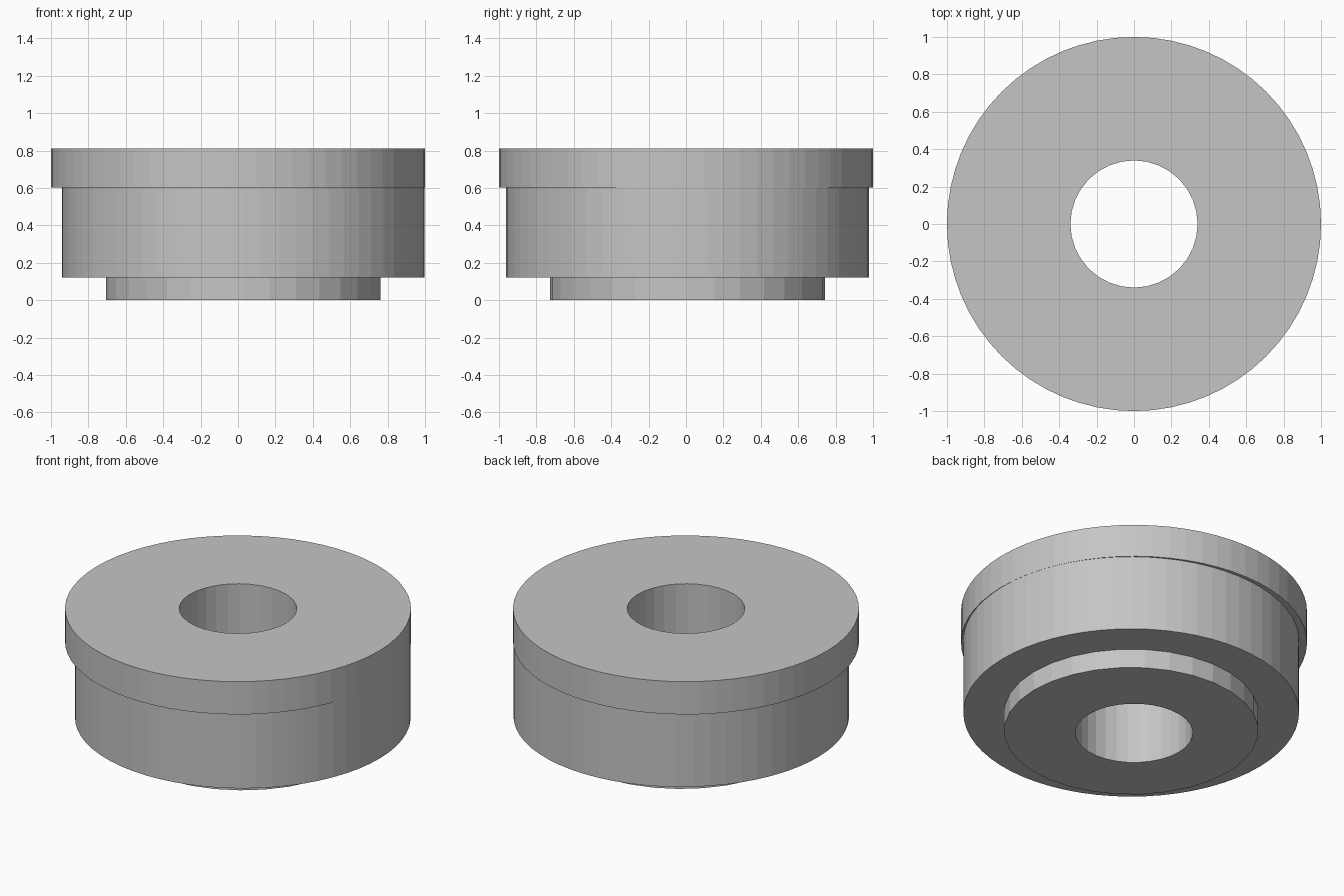
import bpy, bmesh
from math import cos, sin, tau

cube = bpy.data.objects.get("Cube")
if cube:
    bpy.data.objects.remove(cube, do_unlink=True)

# Plain grey metal
grey = bpy.data.materials.new("grey_metal")
grey.use_nodes = True
color = (0.56, 0.56, 0.56, 1)
grey.diffuse_color = color
grey.node_tree.nodes["Principled BSDF"].inputs["Base Color"].default_value = color

# The body and boss sit slightly off the axis of the flange and bore
AXIS = (0, 0)
OFFSET = (0.028, 0.008)
TOP, STEP, SHOULDER = 0.812, 0.603, 0.122

bm = bmesh.new()


def ring(radius, z, centre, sides):
    return [bm.verts.new((centre[0] + radius * cos(tau * i / sides),
                          centre[1] + radius * sin(tau * i / sides), z))
            for i in range(sides)]


def bridge(a, b):
    """Join two rings; one may have a whole multiple of the other's sides."""
    n = min(len(a), len(b))
    ka, kb = len(a) // n, len(b) // n
    for i in range(n):
        side_a = [a[(i * ka + j) % len(a)] for j in range(ka + 1)]
        side_b = [b[(i * kb + j) % len(b)] for j in range(kb + 1)]
        bm.faces.new(side_a + side_b[::-1])


# Closed profile of rings: flange, body, boss, then up through the bore
rings = [
    ring(1.0, TOP, AXIS, 64), ring(1.0, STEP, AXIS, 64),
    ring(0.97, STEP, OFFSET, 64), ring(0.97, SHOULDER, OFFSET, 64),
    ring(0.735, SHOULDER, OFFSET, 32), ring(0.735, 0, OFFSET, 32),
    ring(0.34, 0, AXIS, 32), ring(0.34, TOP, AXIS, 32),
]
for lower, upper in zip(rings, rings[1:] + rings[:1]):
    bridge(lower, upper)
bmesh.ops.recalc_face_normals(bm, faces=bm.faces)

mesh = bpy.data.meshes.new("stepped_bushing")
bm.to_mesh(mesh)
bm.free()
mesh.materials.append(grey)
bushing = bpy.data.objects.new("stepped_bushing", mesh)
bpy.context.collection.objects.link(bushing)
